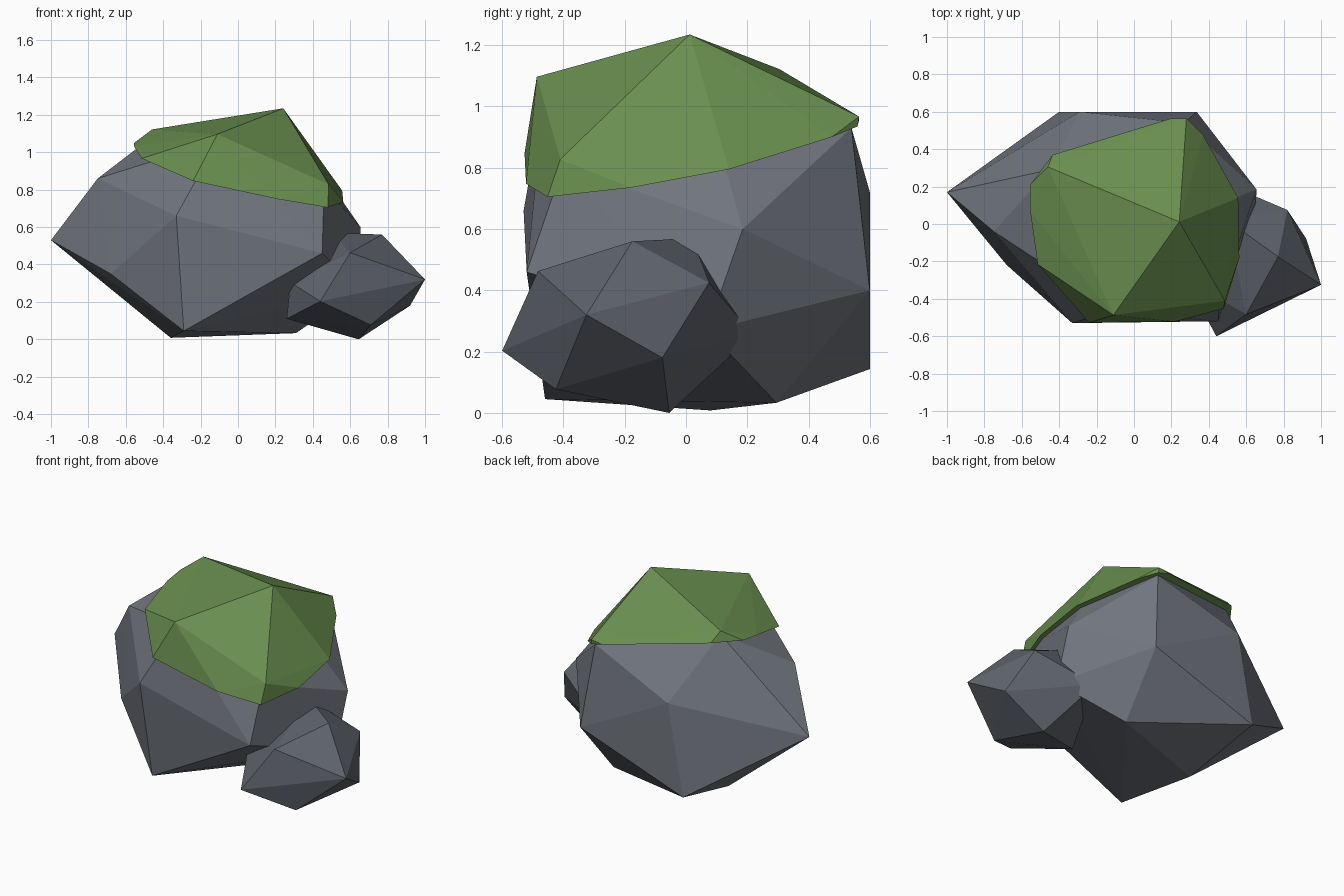
import bpy, bmesh


def hull(name, points, color):
    """Flat-shaded faceted stone: the convex hull of a few corner points."""
    bm = bmesh.new()
    for p in points:
        bm.verts.new(p)
    bmesh.ops.convex_hull(bm, input=bm.verts[:])
    loose = [v for v in bm.verts if not v.link_faces]
    bmesh.ops.delete(bm, geom=loose, context='VERTS')
    bmesh.ops.recalc_face_normals(bm, faces=bm.faces[:])
    me = bpy.data.meshes.new(name)
    bm.to_mesh(me)
    bm.free()
    ob = bpy.data.objects.new(name, me)
    bpy.context.collection.objects.link(ob)
    mat = bpy.data.materials.new(name + "_material")
    mat.diffuse_color = color
    me.materials.append(mat)
    return ob


# large boulder: base ring, middle ring, crown
base = [(-.29, -.46, .045), (-.36, .08, .008), (.31, .295, .033), (-.40, .60, .143)]
middle = [(-1, .17, .53), (-.68, -.22, .35), (-.33, -.53, .66), (.45, -.52, .46),
          (.65, .07, .27), (.655, .185, .60), (.335, .60, .40), (-.29, .60, .72),
          (-.75, -.04, .86)]
crown = [(.235, .015, 1.205), (-.11, -.46, 1.06), (.46, -.40, .81),
         (.27, .54, .93), (-.45, .29, 1.09)]
hull("large_boulder", base + middle + crown, (.165, .18, .21, 1))

# small stone leaning on the right side
hull("small_stone", [
    (1.0, -.325, .32), (.77, -.175, .56), (.6, -.483, .463), (.44, -.60, .203),
    (.71, -.425, .077), (.645, -.055, 0), (.92, -.077, .18), (.82, .075, .425),
    (.50, .02, .57), (.28, -.30, .305), (.48, .22, .255), (.26, -.25, .11)],
    (.115, .127, .15, 1))

# moss cap: slightly larger crown closed by a slanted rim
moss_top = [(.242, .012, 1.235), (-.11, -.487, 1.097), (.485, -.41, .828),
            (.28, .565, .967), (-.46, .305, 1.122)]
moss_rim = [(.48, -.452, .705), (.22, -.522, .748), (-.24, -.527, .847),
            (-.515, -.215, .967), (-.555, .07, 1.03), (-.555, .21, 1.05),
            (-.435, .37, 1.06), (.20, .565, .955), (.285, .56, .935),
            (.37, .475, .90), (.557, .14, .795), (.563, -.18, .735)]
hull("moss_cap", moss_top + moss_rim, (.144, .279, .08, 1))
